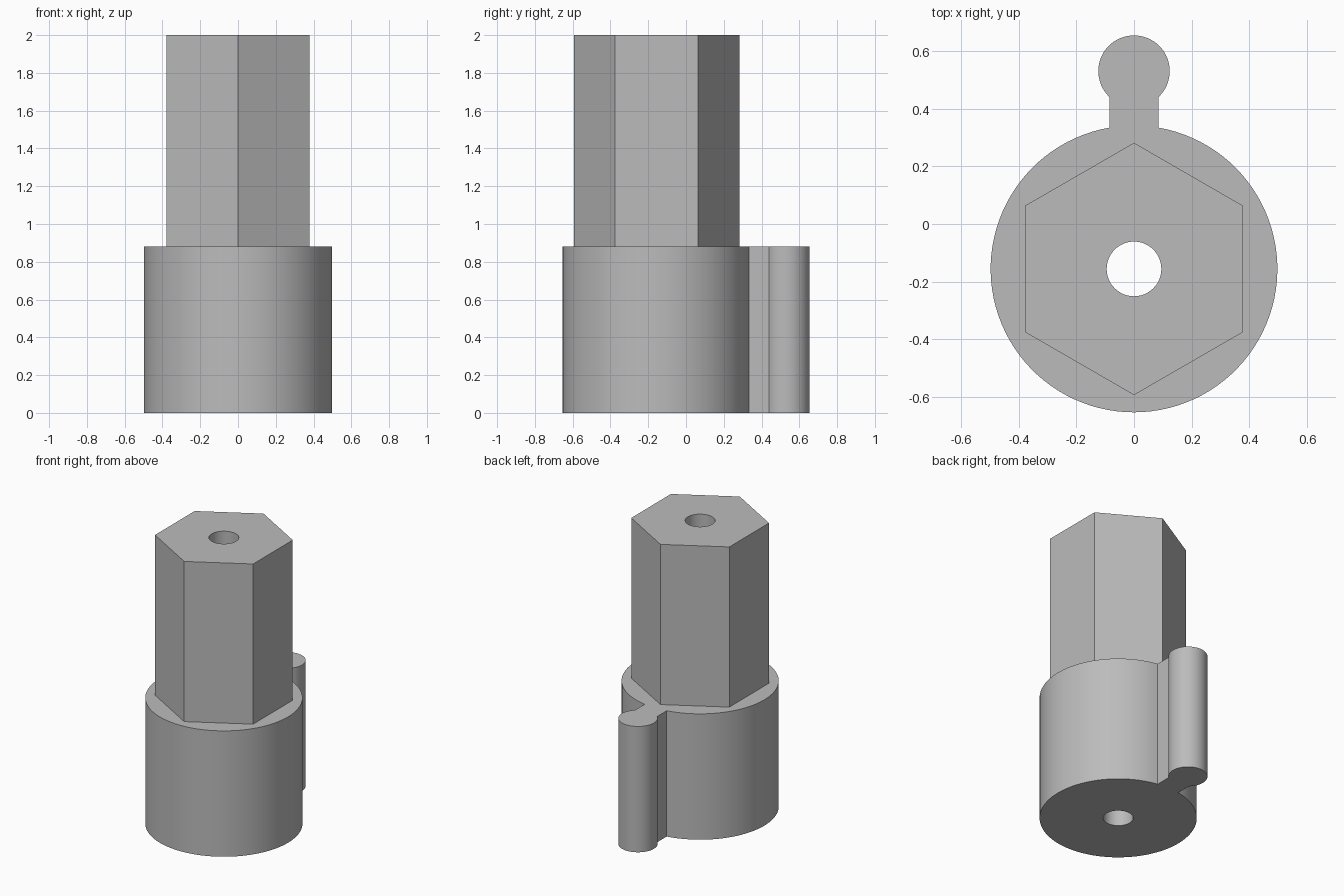
import bpy, bmesh
from math import pi, sin, cos, asin, sqrt, radians

cube = bpy.data.objects.get("Cube")
if cube:
    bpy.data.objects.remove(cube, do_unlink=True)

AXIS_Y = -0.156                 # axis of the body, shank and bore
BODY_R, HEX_R, BORE_R = 0.498, 0.438, 0.095
KEY_Y, KEY_R, NECK = 0.531, 0.124, 0.085
BODY_H, TOP = 0.88, 2.0

grey = bpy.data.materials.new("plain grey")
grey.use_nodes = True
colour = (0.5, 0.5, 0.5, 1)
grey.diffuse_color = colour
grey.node_tree.nodes["Principled BSDF"].inputs["Base Color"].default_value = colour


def arc(cy, r, start, end, n):
    """Points on an arc around (0, cy), n segments."""
    return [(r * cos(start + (end - start) * i / n),
             cy + r * sin(start + (end - start) * i / n)) for i in range(n + 1)]


def wall(bm, outline, z0, z1, inward=False):
    """Upright wall along a counterclockwise outline."""
    low, high = [[bm.verts.new((x, y, z)) for x, y in outline] for z in (z0, z1)]
    for i in range(len(outline)):
        j = (i + 1) % len(outline)
        quad = [low[i], low[j], high[j], high[i]]
        bm.faces.new(quad[::-1] if inward else quad)


def cap(bm, outline, hole, z, up):
    """Flat face between an outline and a hole."""
    edges = []
    for loop in (outline, hole):
        vs = [bm.verts.new((x, y, z)) for x, y in loop]
        edges += [bm.edges.new((vs[i - 1], vs[i])) for i in range(len(vs))]
    made = bmesh.ops.triangle_fill(bm, use_beauty=True, edges=edges)["geom"]
    for f in made:
        if isinstance(f, bmesh.types.BMFace):
            f.normal_update()
            if (f.normal.z > 0) != up:
                f.normal_flip()


def finish(bm, name):
    bmesh.ops.remove_doubles(bm, verts=bm.verts, dist=0.0001)
    mesh = bpy.data.meshes.new(name)
    bm.to_mesh(mesh)
    bm.free()
    mesh.materials.append(grey)
    mesh.shade_smooth()
    mesh.set_sharp_from_angle(angle=radians(30))
    bpy.context.collection.objects.link(bpy.data.objects.new(name, mesh))


# Outlines: round body with a keyhole-shaped tab, hexagon, bore
a = asin(NECK / BODY_R)
b = asin(NECK / KEY_R)
body = (arc(AXIS_Y, BODY_R, pi / 2 + a, 5 * pi / 2 - a, 96)
        + arc(KEY_Y, KEY_R, -pi / 2 + b, 3 * pi / 2 - b, 48))
hexagon = arc(AXIS_Y, HEX_R, pi / 2, 5 * pi / 2, 6)[:-1]
bore = arc(AXIS_Y, BORE_R, 0, 2 * pi, 48)[:-1]

# Round base with its tab
bm = bmesh.new()
wall(bm, body, 0, BODY_H)
cap(bm, body, bore, 0, False)
cap(bm, body, hexagon, BODY_H, True)
finish(bm, "round_base_with_tab")

# Hexagonal shank
bm = bmesh.new()
wall(bm, hexagon, BODY_H, TOP)
cap(bm, hexagon, bore, TOP, True)
finish(bm, "hex_shank")

# Through hole
bm = bmesh.new()
wall(bm, bore, 0, TOP, inward=True)
finish(bm, "through_hole")
